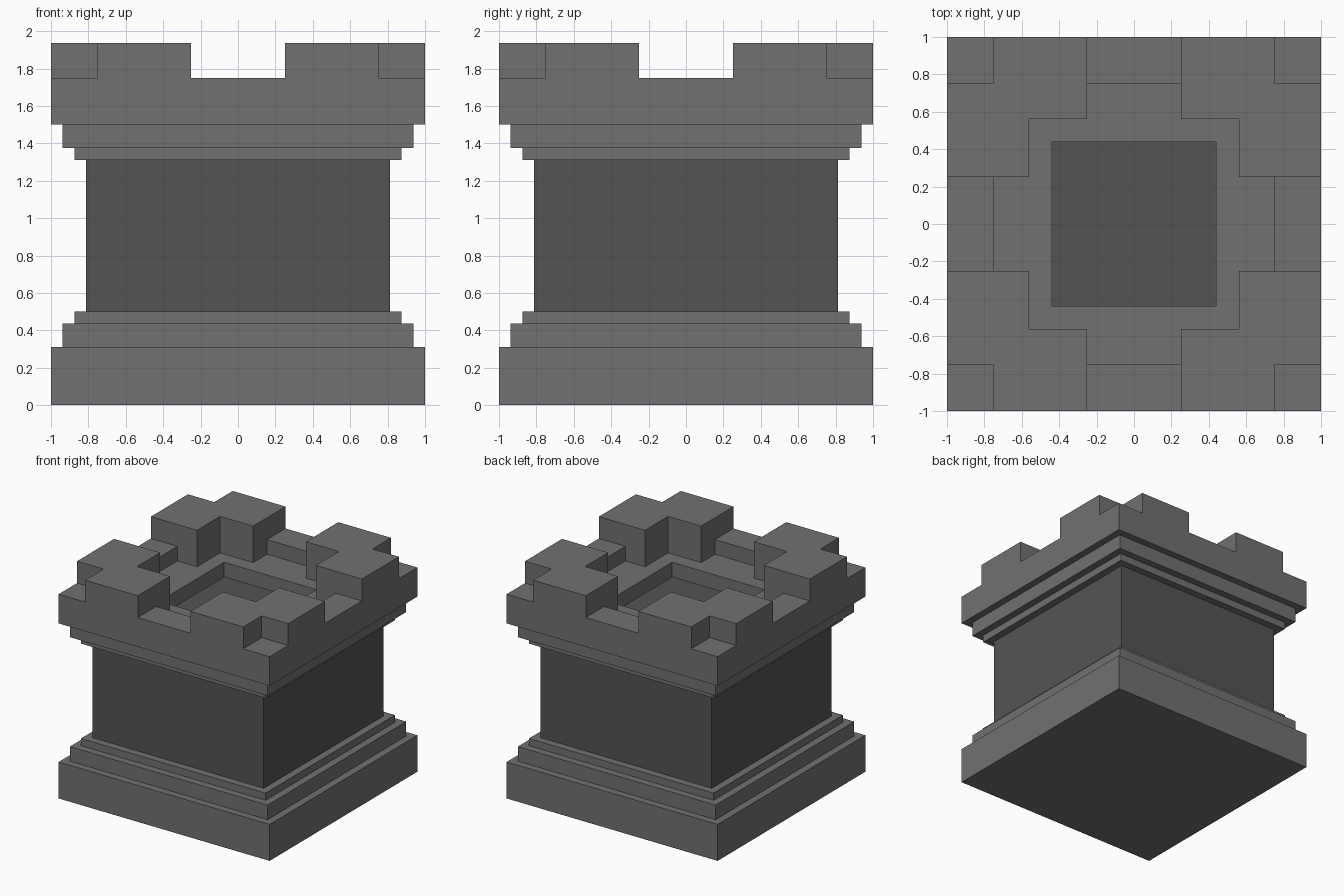
import bpy, bmesh

if "Cube" in bpy.data.objects:
    bpy.data.objects.remove(bpy.data.objects["Cube"])


def material(name, v):
    m = bpy.data.materials.new(name)
    m.diffuse_color = (v, v, v, 1)
    m.use_nodes = True
    m.node_tree.nodes["Principled BSDF"].inputs["Base Color"].default_value = m.diffuse_color
    return m


light = material("light_stone", 0.165)
dark = material("dark_stone", 0.088)


def square_profile(name, profile, mats):
    """Closed solid from square rings given as (half_width, z), bottom to top."""
    bm = bmesh.new()
    rings = [[bm.verts.new((sx * h, sy * h, z))
              for sx, sy in ((-1, -1), (1, -1), (1, 1), (-1, 1))]
             for h, z in profile]
    bm.faces.new(rings[0][::-1])
    bm.faces.new(rings[-1])
    for a, b in zip(rings, rings[1:]):
        for i in range(4):
            j = (i + 1) % 4
            bm.faces.new((a[i], a[j], b[j], b[i]))
    bmesh.ops.recalc_face_normals(bm, faces=bm.faces)
    me = bpy.data.meshes.new(name)
    bm.to_mesh(me)
    bm.free()
    ob = bpy.data.objects.new(name, me)
    bpy.context.collection.objects.link(ob)
    for m in mats:
        me.materials.append(m)
    return ob


def cut_box(target, x0, x1, y0, y1, z0, z1=2.2):
    """Subtract an axis-aligned box from the target."""
    cutter = square_profile("cutter", [(1, z0), (1, z1)], [light])
    for v in cutter.data.vertices:
        v.co.x = x0 if v.co.x < 0 else x1
        v.co.y = y0 if v.co.y < 0 else y1
    cutter.hide_render = True
    mod = target.modifiers.new("cut", 'BOOLEAN')
    mod.operation = 'DIFFERENCE'
    mod.solver = 'EXACT'
    mod.object = cutter
    bpy.context.view_layer.objects.active = target
    bpy.ops.object.modifier_apply(modifier=mod.name)
    bpy.data.objects.remove(cutter)


# Stepped plinth
square_profile("stepped_base", [(1, 0), (1, .3125), (.9375, .3125), (.9375, .4375),
                                (.875, .4375), (.875, .5)], [light])

# Dark shaft
square_profile("tower_shaft", [(.8125, .5), (.8125, 1.3125)], [dark])

# Stepped cornice and parapet block
crown = square_profile("battlement_crown", [(.875, 1.3125), (.875, 1.375), (.9375, 1.375),
                                            (.9375, 1.5), (1, 1.5), (1, 1.9375)],
                       [light, dark])

# Crenel gaps, then the cross-shaped walkway and the sunken well
cut_box(crown, -1.2, 1.2, -.25, .25, 1.75)
cut_box(crown, -.25, .25, -1.2, 1.2, 1.75)
cut_box(crown, -.5625, .5625, -.5625, .5625, 1.625)
cut_box(crown, -.75, .75, -.25, .25, 1.625)
cut_box(crown, -.25, .25, -.75, .75, 1.625)
cut_box(crown, -.4375, .4375, -.4375, .4375, 1.5)

# Lowered outer corners
for xs in ((-1.2, -.75), (.75, 1.2)):
    for ys in ((-1.2, -.75), (.75, 1.2)):
        cut_box(crown, *xs, *ys, 1.75)

# Well floor is dark stone
for p in crown.data.polygons:
    in_well = abs(p.center.x) < .44 and abs(p.center.y) < .44
    p.material_index = int(p.normal.z > .9 and in_well and abs(p.center.z - 1.5) < .02)
